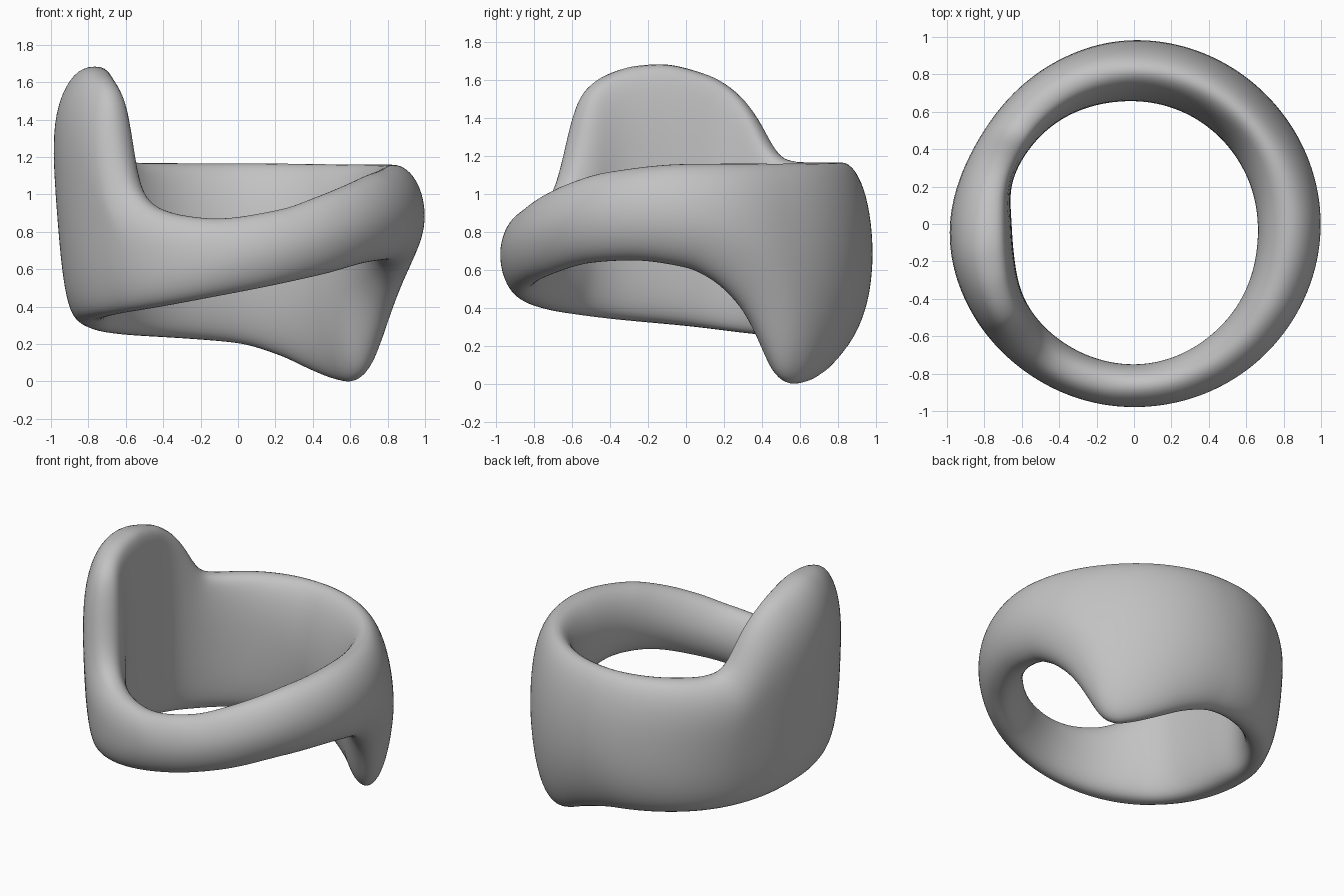
import bpy, bmesh, math

if "Cube" in bpy.data.objects:
    bpy.data.objects.remove(bpy.data.objects["Cube"])

SEGMENTS, SIDES = 288, 56

# Keys around the ring: (angle in degrees, value)
TOP = [(-170, 1.688), (-160, 1.678), (-150, 1.635), (-142, 1.56), (-138, 1.47),
       (-135, 1.29), (-131, 1.09), (-127, 1.0), (-120, 0.93), (-110, 0.89),
       (-98, 0.872), (-75, 0.92), (-60, 0.99), (-45, 1.06), (-30, 1.115),
       (0, 1.16), (45, 1.165), (90, 1.17), (130, 1.17), (140, 1.19),
       (145, 1.25), (150, 1.37), (155, 1.47), (160, 1.54), (170, 1.625)]
BOTTOM = [(-180, 0.30), (-150, 0.34), (-120, 0.395), (-90, 0.475), (-60, 0.565),
          (-35, 0.637), (-20, 0.648), (0, 0.61), (10, 0.54), (20, 0.41),
          (25, 0.31), (30, 0.18), (36, 0.035), (43, -0.008), (50, 0.005),
          (60, 0.05), (75, 0.14), (90, 0.20), (110, 0.225), (150, 0.255)]
INNER = [(-180, 0.65), (-165, 0.66), (-150, 0.70), (-135, 0.725), (-90, 0.75),
         (-45, 0.71), (0, 0.66), (45, 0.65), (90, 0.655), (135, 0.685), (160, 0.69)]
OUTER = [(-180, 0.975), (-165, 0.985), (-150, 0.985), (-120, 0.98), (-90, 0.98),
         (-45, 0.99), (0, 1.0), (45, 0.99), (90, 0.985), (120, 0.96),
         (150, 0.935), (165, 0.95)]


def sample(keys, angle):
    """Smooth periodic interpolation with limited slopes."""
    n = len(keys)

    def key(i):
        a, v = keys[i % n]
        return a + 360 * (i // n), v

    if angle < keys[0][0]:
        angle += 360
    i = max(k for k in range(n) if keys[k][0] <= angle)
    p = [key(i + k) for k in (-1, 0, 1, 2)]
    s = [(p[k + 1][1] - p[k][1]) / (p[k + 1][0] - p[k][0]) for k in range(3)]

    def slope(a, b):
        return 2 * a * b / (a + b) if a * b > 0 else 0.0

    h = p[2][0] - p[1][0]
    t = (angle - p[1][0]) / h
    m0, m1 = slope(s[0], s[1]) * h, slope(s[1], s[2]) * h
    return ((2 * t**3 - 3 * t**2 + 1) * p[1][1] + (t**3 - 2 * t**2 + t) * m0
            + (3 * t**2 - 2 * t**3) * p[2][1] + (t**3 - t**2) * m1)


def table(keys, width):
    """One smoothed value per half degree, starting at -180."""
    raw = [sample(keys, -180 + i / 2) for i in range(720)]
    offsets = range(-width, width + 1)
    weights = [width + 1 - abs(k) for k in offsets]
    return [sum(w * raw[(i + k) % 720] for k, w in zip(offsets, weights)) / sum(weights)
            for i in range(720)]


def lookup(values, angle):
    f = ((angle + 180) % 360) * 2
    i = int(f)
    return values[i % 720] * (1 - (f - i)) + values[(i + 1) % 720] * (f - i)


def power(c, e):
    return math.copysign(abs(c) ** e, c)


top_t, bottom_t = table(TOP, 5), table(BOTTOM, 5)
inner_t, outer_t = table(INNER, 24), table(OUTER, 24)

# Ring: one tall oval section swept around the centre
bm = bmesh.new()
rings = []
for i in range(SEGMENTS):
    angle = -180 + 360 * i / SEGMENTS
    a = math.radians(angle)
    top, bottom = lookup(top_t, angle), lookup(bottom_t, angle)
    mid = (top + bottom) / 2
    inner, outer = lookup(inner_t, angle), lookup(outer_t, angle)
    # The raised back is fuller, bulges near its top, and its crest leans in
    back = max(0.0, -math.cos(a + 0.15)) ** 3
    full = 2 / (2 + max(0.0, -math.cos(a)))
    low_lean = 0.03 * max(0.0, math.cos(a - 2.4))
    ring = []
    for j in range(SIDES):
        b = 2 * math.pi * j / SIDES
        u, v = power(math.cos(b), full), power(math.sin(b), full)
        r = (inner + outer) / 2 + (outer - inner) / 2 * u
        if u > 0:
            r += 0.055 * back * v * (1 - v * v)
        r -= 0.05 * back * max(0.0, v) ** 5
        r -= low_lean * max(0.0, -v) ** 3
        # Steep edges are rounded sideways as well as upward
        reach = 8 * (1 - math.sqrt(max(0.0, 1 - u * u)))
        spread = [angle + reach * k / 4 for k in range(-4, 5)]
        if v > 0:
            z = mid + v * (max(mid, min(lookup(top_t, s) for s in spread)) - mid)
        else:
            z = mid - v * (min(mid, max(lookup(bottom_t, s) for s in spread)) - mid)
        ring.append(bm.verts.new((r * math.cos(a), r * math.sin(a), z)))
    rings.append(ring)
for i in range(SEGMENTS):
    p, q = rings[i], rings[(i + 1) % SEGMENTS]
    for j in range(SIDES):
        k = (j + 1) % SIDES
        bm.faces.new((p[j], q[j], q[k], p[k])).smooth = True
# Even out the surface
for _ in range(6):
    bmesh.ops.smooth_vert(bm, verts=bm.verts, factor=0.5,
                          use_axis_x=True, use_axis_y=True, use_axis_z=True)
bmesh.ops.recalc_face_normals(bm, faces=bm.faces)

mesh = bpy.data.meshes.new("sculpted_ring")
bm.to_mesh(mesh)
bm.free()
obj = bpy.data.objects.new("sculpted_ring", mesh)
bpy.context.collection.objects.link(obj)

grey = bpy.data.materials.new("plain grey")
grey.diffuse_color = (0.54, 0.54, 0.54, 1)
grey.use_nodes = True
grey.node_tree.nodes["Principled BSDF"].inputs["Base Color"].default_value = grey.diffuse_color
mesh.materials.append(grey)
